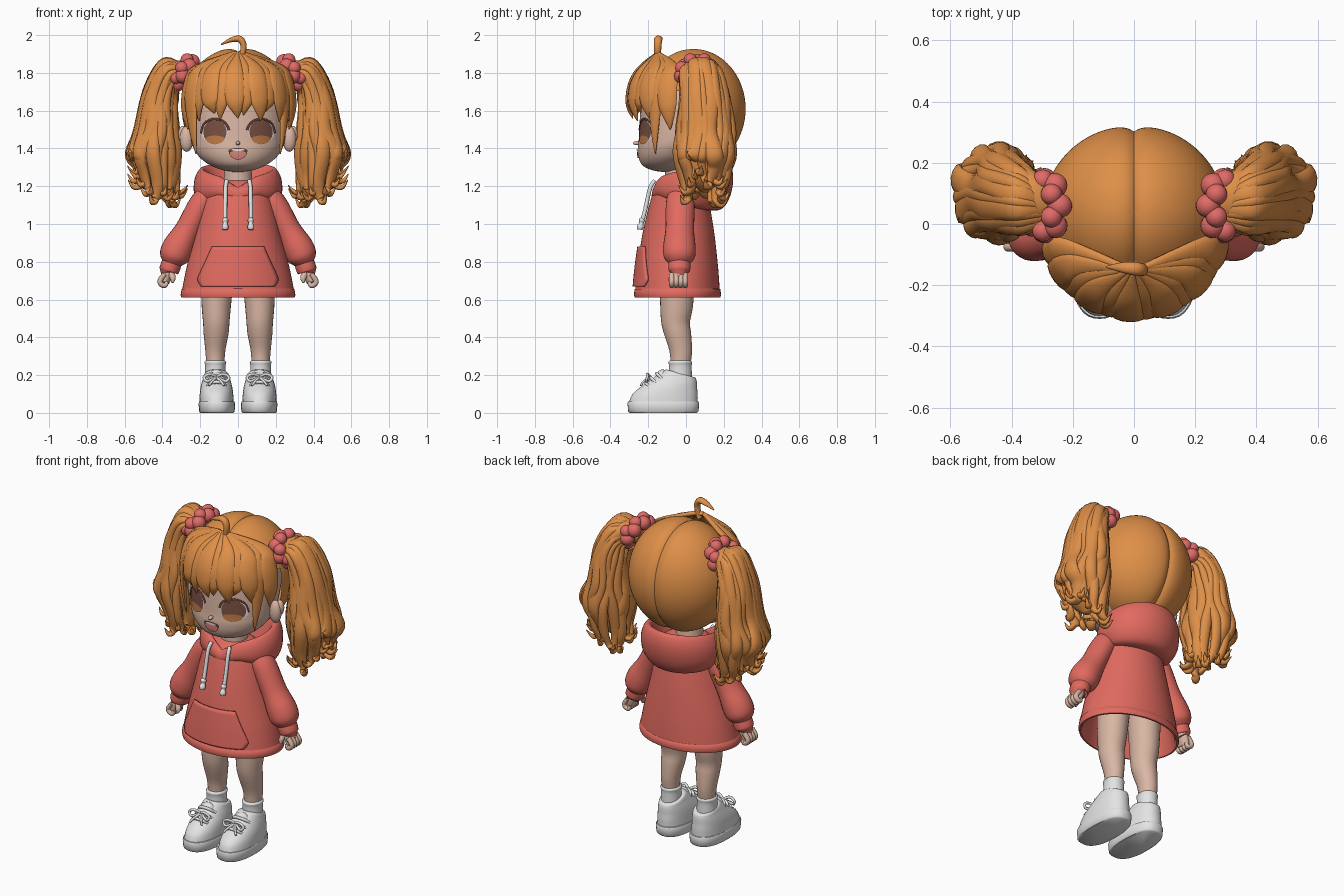
import bpy, bmesh, math, random
from mathutils import Vector, Matrix
random.seed(4)

def mat(name, r, g, b):
    m = bpy.data.materials.new(name)
    m.diffuse_color = (r, g, b, 1)
    return m

HAIR = mat("orange hair", 0.73, 0.275, 0.065)
RED = mat("coral cloth", 0.75, 0.145, 0.115)
BERRY = mat("berry pink", 0.74, 0.145, 0.135)
SKIN = mat("skin", 0.70, 0.47, 0.37)
WHITE = mat("off white", 0.77, 0.77, 0.78)
BROWN = mat("eye brown", 0.19, 0.08, 0.055)
AMBER = mat("eye amber", 0.50, 0.19, 0.06)
PINK = mat("tongue pink", 0.75, 0.25, 0.20)
DARK = mat("dark maroon", 0.13, 0.04, 0.035)

def spline(rows, n=6):
    """Catmull-Rom through tuples of any length."""
    out = []
    for i in range(len(rows) - 1):
        a, b, c, d = (rows[max(i - 1, 0)], rows[i], rows[i + 1], rows[min(i + 2, len(rows) - 1)])
        for k in range(n):
            t = k / n
            out.append(tuple(0.5 * (2*q + (r - p)*t + (2*p - 5*q + 4*r - s)*t*t + (3*q - p - 3*r + s)*t**3)
                             for p, q, r, s in zip(a, b, c, d)))
    return out + [tuple(rows[-1])]

def finish(bm, name, m, mirror):
    for f in bm.faces:
        f.smooth = True
    for e in bm.edges:
        if len(e.link_faces) == 2 and e.calc_face_angle(0) > 0.9:
            e.smooth = False
    me = bpy.data.meshes.new(name)
    bm.to_mesh(me)
    bm.free()
    me.materials.append(m)
    ob = bpy.data.objects.new(name, me)
    bpy.context.collection.objects.link(ob)
    if mirror:
        ob.modifiers.new("mirror", 'MIRROR').use_mirror_merge = False
    return ob

def build(name, tubes, m, mirror=False, caps=(True, True)):
    """Skin one or more stacks of rings."""
    bm = bmesh.new()
    for rings in tubes:
        vs = [[bm.verts.new(p) for p in r] for r in rings]
        for a, b in zip(vs, vs[1:]):
            for i in range(len(a)):
                j = (i + 1) % len(a)
                bm.faces.new((a[i], a[j], b[j], b[i]))
        if caps[0]: bm.faces.new(vs[0][::-1])
        if caps[1]: bm.faces.new(vs[-1])
    bmesh.ops.recalc_face_normals(bm, faces=bm.faces)
    return finish(bm, name, m, mirror)

def ring(z, cy, rx, ry, cx=0, p=2, n=40, tilt=0):
    f = lambda v: math.copysign(abs(v) ** (2 / p), v)
    ang = [2 * math.pi * i / n for i in range(n)]
    return [(cx + rx*f(math.cos(a)), cy + ry*f(math.sin(a)), z - tilt*f(math.sin(a))) for a in ang]

def tube(rows, center=(0, 5, 1), n=6, seg=12):
    """Rings along a path of (x, y, z, half width, half thickness); the flat side faces away from center."""
    rows, center, rings = spline(rows, n), Vector(center), []
    pts = [Vector(r[:3]) for r in rows]
    for i, r in enumerate(rows):
        T = (pts[min(i + 1, len(pts) - 1)] - pts[max(i - 1, 0)]).normalized()
        N = pts[i] - center
        N = (N - T * N.dot(T)).normalized()
        B = T.cross(N)
        rings.append([pts[i] + B*r[3]*math.cos(2*math.pi*k/seg) + N*r[4]*math.sin(2*math.pi*k/seg) for k in range(seg)])
    return rings

def balls(name, items, m, mirror=False):
    bm = bmesh.new()
    for x, y, z, a, b, c in items:
        bmesh.ops.create_icosphere(bm, subdivisions=3, radius=1,
                                   matrix=Matrix.Translation((x, y, z)) @ Matrix.Diagonal((a, b, c, 1)))
    return finish(bm, name, m, mirror)

def front_y(rows, x, z):
    """Front surface of a stack of (z, cy, rx, ry) ellipses."""
    for a, b in zip(rows, rows[1:]):
        if a[0] <= z <= b[0]:
            t = (z - a[0]) / (b[0] - a[0])
            cy, rx, ry = (a[k] + (b[k] - a[k]) * t for k in (1, 2, 3))
            return cy - ry * math.sqrt(max(0, 1 - (x / rx) ** 2))

# head, neck, ears, nose
head = spline([(1.275, -.10, .02, .02), (1.285, -.11, .08, .07), (1.31, -.105, .145, .125), (1.35, -.085, .20, .165),
               (1.40, -.06, .235, .195), (1.45, -.04, .25, .21), (1.55, -.02, .258, .225), (1.65, 0, .26, .235),
               (1.75, .02, .23, .21), (1.85, .03, .15, .14), (1.9, .03, .05, .05)], 5)
build("head", [[ring(*r, n=56) for r in head]], SKIN)
build("neck", [[ring(1.12, -.03, .085, .085), ring(1.22, -.035, .075, .075), ring(1.34, -.04, .07, .07)]], SKIN)
balls("ear", [(.272, -.03, 1.45, .036, .03, .068), (.292, -.015, 1.475, .024, .022, .045)], SKIN, True)
balls("nose", [(0, -.260, 1.428, .012, .020, .011)], SKIN)

# painted face plates
def plate(name, cx, cz, rx, up, down, off, m, mirror=False):
    bm = bmesh.new()
    P = lambda x, z: bm.verts.new((x, front_y(head, x, z) - off, z))
    n = 32
    old = [P(cx, cz)] * n
    for k in range(1, 6):
        new = []
        for i in range(n):
            c, s = math.cos(2*math.pi*i/n), math.sin(2*math.pi*i/n)
            new.append(P(cx + rx*c*k/5, cz + (up if s > 0 else down)*s*k/5))
        for i in range(n):
            j = (i + 1) % n
            bm.faces.new((old[i], new[i], new[j]) if k == 1 else (old[i], new[i], new[j], old[j]))
        old = new
    bm.normal_update()
    for f in bm.faces:
        if f.normal.y > 0: f.normal_flip()
    finish(bm, name, m, mirror)

plate("eye_white", .125, 1.488, .07, .058, .062, .002, WHITE, True)
plate("iris", .122, 1.488, .062, .062, .066, .004, BROWN, True)
plate("iris_glow", .122, 1.452, .05, .016, .028, .006, AMBER, True)
plate("mouth", 0, 1.39, .05, .012, .05, .003, DARK)
plate("tongue", 0, 1.375, .042, .013, .031, .006, PINK)
plate("teeth", 0, 1.392, .036, .006, .005, .008, WHITE)
lash = [(.122 + .074*math.cos(a), 1.488 + .068*math.sin(a)) for a in (-.1, .6, 1.1, 1.57, 2.1, 2.6, 3.0)]
build("eyelash", [tube([(x, front_y(head, x, z) - .003, z, .006, .004) for x, z in lash], n=3, seg=8)], DARK, True)

# hair cap with a parting groove, open over the face
bm = bmesh.new()
bmesh.ops.create_uvsphere(bm, u_segments=128, v_segments=64, radius=1)
for v in bm.verts:
    v.co = Vector((v.co.x*.297, v.co.y*.283, v.co.z*.325))
    if v.co.y > -.18:
        v.co *= 1 - .075 * math.exp(-abs(v.co.x) / .028)
    v.co += Vector((0, .04, 1.61))
bmesh.ops.delete(bm, geom=[v for v in bm.verts if v.co.z < 1.7 and v.co.y < -.01], context='VERTS')
finish(bm, "hair_cap", HAIR, False)

# fringe: pointed strands fanning out from the crown, (angle, tip height, tip swing)
locks = [(-70, 1.50, -3), (-56, 1.37, 4), (-43, 1.545, -5), (-30, 1.585, 4), (-16, 1.55, -4), (-4, 1.56, 4),
         (9, 1.575, -3), (21, 1.545, 4), (34, 1.59, -4), (46, 1.54, 5), (58, 1.37, -4), (70, 1.50, 3)]
fringe = []
for i, (deg, ze, swing) in enumerate(locks):
    k, lift = 1 + .3 * (i % 2), .006 * (i % 2)
    def P(r, z, w, t, turn=0):
        a = math.radians(deg + turn)
        return ((r + lift)*math.sin(a), -(r + lift)*math.cos(a), z, w*k, t)
    zs = 1.66 - .02 * (abs(deg) > 50)
    fringe.append(tube([(.02*math.sin(math.radians(deg)), -.145, 1.905, .008, .012), P(.235, 1.825, .034, .016),
                        P(.282, 1.745, .043, .018), P(.297, zs, .04, .018, swing*.3),
                        P(.29, zs*.45 + ze*.55, .023, .014, swing*.7), P(.276, ze, .002, .003, swing)], (0, 0, 1.6)))
build("fringe", fringe, HAIR)
build("crown_curl", [tube([(.015, -.15, 1.87, .016, .016), (.03, -.15, 1.94, .02, .016), (.01, -.147, 1.978, .022, .018),
                           (-.035, -.142, 1.975, .018, .013), (-.09, -.14, 1.95, .003, .003)], (0, -.15, 1.9))], HAIR)

# pigtails: a core wrapped in wavy locks with flicked ends
tail = [tube([(.27, .06, 1.80, .05, .05), (.35, .08, 1.80, .10, .06), (.41, .10, 1.68, .12, .075), (.435, .10, 1.5, .135, .09),
              (.45, .10, 1.36, .13, .10), (.43, .10, 1.24, .09, .08), (.42, .10, 1.17, .02, .02)], (0, .1, 1.4), seg=24)]
N = 22
for k in range(N):
    th = 2 * math.pi * k / N + random.uniform(-.08, .08)
    big = random.uniform(.8, 1.5)
    ze = 1.15 + .10 * max(math.cos(th), 0) + random.uniform(-.03, .05)
    swing = random.choice((-1, 1)) * random.uniform(.1, .3)
    def Q(cx, cy, z, rx, ry, w, t, turn=0, dz=0):
        a = th + turn * swing
        g = random.uniform(.92, 1.06)
        return (cx + rx*g*math.cos(a), cy + ry*g*math.sin(a), z + dz*math.cos(a), w*big, t)
    tail.append(tube([Q(.275, .06, 1.80, .02, .045, .015, .015, 0, .03), Q(.365, .08, 1.79, .03, .09, .026, .02, 0, .07),
                      Q(.415, .10, 1.67, .072, .12, .03, .022, .3, .03), Q(.43, .10, 1.5, .095, .135, .032, .024, -.5),
                      Q(.45, .10, 1.37, .128, .138, .032, .024, .4), Q(.435, .10, ze + .08, .105, .115, .028, .022, .9),
                      Q(.43, .10, ze, .095, .09, .022, .018, .3), Q(.425, .10, ze - .025, .125, .11, .014, .013, -.6),
                      Q(.425, .10, ze + .015, .155, .135, .002, .002, -1)], (.40, .1, 1.5)))
build("pigtail", tail, HAIR, True)
beads = []
for k in range(14):
    a, r = 2 * math.pi * k / 14, .035 + .005 * (k % 2)
    u = .075 * math.cos(a)
    o = .014 * (-1) ** k
    beads.append((.295 + .55*u + .83*o, .06 + .085*math.sin(a), 1.805 - .83*u + .55*o, r, r, r))
balls("hair_tie", beads, BERRY, True)

# hoodie dress
torso = spline([(.645, -.045, .297, .224), (.72, -.044, .283, .218), (.80, -.043, .265, .21), (.95, -.04, .226, .19),
                (1.10, -.035, .192, .16), (1.18, -.03, .165, .135), (1.23, -.03, .09, .08)], 5)
build("dress_body", [[ring(*r, n=56) for r in torso]], RED, caps=(False, True))
build("dress_hem", [[ring(*r, n=56) for r in ((.80, -.04, .24, .18), (.63, -.045, .28, .207), (.61, -.045, .29, .218),
                     (.611, -.045, .30, .227), (.625, -.045, .304, .231), (.655, -.045, .299, .227), (.662, -.045, .288, .216))]],
      RED, caps=(True, False))
build("sleeve", [tube([(.13, -.03, 1.17, .055, .06), (.19, -.03, 1.11, .066, .076), (.265, -.033, .97, .068, .076),
                       (.315, -.035, .88, .082, .086), (.34, -.035, .825, .078, .082), (.352, -.035, .79, .05, .055)], seg=24)], RED, True)
build("cuff", [tube([(.343, -.035, .815, .046, .05), (.352, -.035, .79, .053, .058), (.366, -.035, .752, .052, .056),
                     (.367, -.035, .748, .035, .04)], seg=24)], RED, True)

# hood on the shoulders with a V at the front: rows (rx, y front, y back, z front, z back)
hood = spline([(.17, -.12, .12, 1.15, 1.07), (.20, -.155, .19, 1.15, 1.08), (.232, -.18, .235, 1.175, 1.15),
               (.23, -.178, .25, 1.205, 1.25), (.20, -.16, .228, 1.225, 1.32), (.17, -.135, .185, 1.215, 1.29),
               (.135, -.10, .12, 1.12, 1.12)], 4)
rings = []
for rx, yf, yb, zf, zb in hood:
    r = []
    for i in range(48):
        a = 2 * math.pi * i / 48
        s = math.sin(a)
        dip = .035 * max(0, 1 - abs(math.cos(a)) / .5) * (s < 0)
        r.append((rx*math.cos(a), (yf + yb)/2 + (yb - yf)/2*s, zf - dip + (zb - zf)*((1 + s)/2)**.5))
    rings.append(r)
build("hood", [rings], RED, caps=(False, False))

# front pocket following the dress, and drawstrings
bm = bmesh.new()
prof = spline([(.668, .19), (.70, .208), (.73, .20), (.80, .168), (.88, .133)], 3)
grid = [[bm.verts.new((w*u/10, front_y(torso, w*u/10, z) - .004, z)) for u in range(-10, 11)] for z, w in prof]
for a, b in zip(grid, grid[1:]):
    for i in range(20):
        bm.faces.new((a[i], a[i + 1], b[i + 1], b[i]))
so = finish(bm, "front_pocket", RED, False).modifiers.new("thick", 'SOLIDIFY')
so.thickness, so.offset = .012, 1
build("drawstring", [tube([(.06, -.165, 1.23, .011, .011), (.066, -.19, 1.19, .011, .011), (.068, -.215, 1.08, .011, .011),
                           (.068, -.24, .985, .011, .011)]),
                     tube([(.068, -.229, 1.03, .01, .01), (.068, -.233, 1.02, .017, .017), (.068, -.236, 1.005, .012, .012),
                           (.068, -.242, .985, .018, .018), (.068, -.244, .97, .014, .014)])], WHITE, True)

# hands: loose fists
fingers = [tube([(.36, -.035, .775, .028, .035), (.375, -.037, .735, .032, .045), (.388, -.04, .69, .024, .042)], seg=16)]
for k in range(4):
    y = -.075 + .024 * k
    fingers.append(tube([(.388, y, .735, .014, .015), (.412, y, .70, .014, .015), (.405, y, .68, .014, .015),
                         (.385, y, .675, .013, .014), (.375, y, .695, .008, .008)], seg=10))
fingers.append(tube([(.36, -.06, .745, .018, .016), (.345, -.078, .715, .016, .014), (.348, -.085, .69, .006, .006)], seg=10))
build("hand", fingers, SKIN, True)

# legs, socks
leg = spline([(.26, -.028, .048, .053, .120), (.33, -.028, .053, .06, .120), (.42, -.045, .066, .072, .116),
              (.48, -.055, .07, .076, .115), (.56, -.05, .077, .086, .115), (.72, -.045, .088, .095, .11), (.82, -.04, .09, .095, .11)], 4)
build("leg", [[ring(*r, n=28) for r in leg]], SKIN, True)
sock = spline([(.15, -.03, .056, .062, .12), (.20, -.03, .055, .061, .12), (.25, -.03, .054, .06, .12),
               (.268, -.03, .058, .063, .12), (.278, -.03, .05, .055, .12)], 3)
build("sock", [[ring(*r, n=28) for r in sock]], WHITE, True)

# shoes: sole, upper with a sloping collar, and laces
sole = [(0, -.12, .088, .178), (.008, -.12, .094, .186), (.05, -.12, .097, .19), (.06, -.12, .093, .186)]
build("shoe_sole", [[ring(*r, cx=.112, p=2.4) for r in sole]], WHITE, True)
upper = spline([(.055, -.12, .091, .182), (.095, -.112, .089, .174), (.13, -.095, .085, .154), (.16, -.07, .078, .128),
                (.185, -.05, .07, .106), (.205, -.035, .063, .085), (.21, -.033, .052, .07)], 4)
build("shoe_upper", [[ring(*r[:4], cx=.114, p=2.2, tilt=max(0, r[0] - .13)*.25) for r in upper]], WHITE, True)
laces = [tube([(.06, y + .025, z - .025, .009, .008), (.085, y, z, .009, .008), (.14, y, z, .009, .008),
               (.168, y + .025, z - .025, .009, .008)]) for y, z in ((-.215, .16), (-.183, .183), (-.152, .205))]
for s in (1, -1):
    laces.append(tube([(.114, -.19, .19, .008, .007), (.114 + s*.035, -.205, .205, .008, .007), (.114 + s*.065, -.205, .19, .008, .007),
                       (.114 + s*.05, -.21, .168, .008, .007), (.114, -.19, .188, .008, .007)]))
    laces.append(tube([(.114, -.19, .188, .007, .006), (.114 + s*.025, -.225, .165, .007, .006), (.114 + s*.04, -.24, .145, .006, .005)]))
build("shoe_laces", laces, WHITE, True)
balls("shoe_tongue", [(.114, -.125, .195, .042, .03, .035)], WHITE, True)
